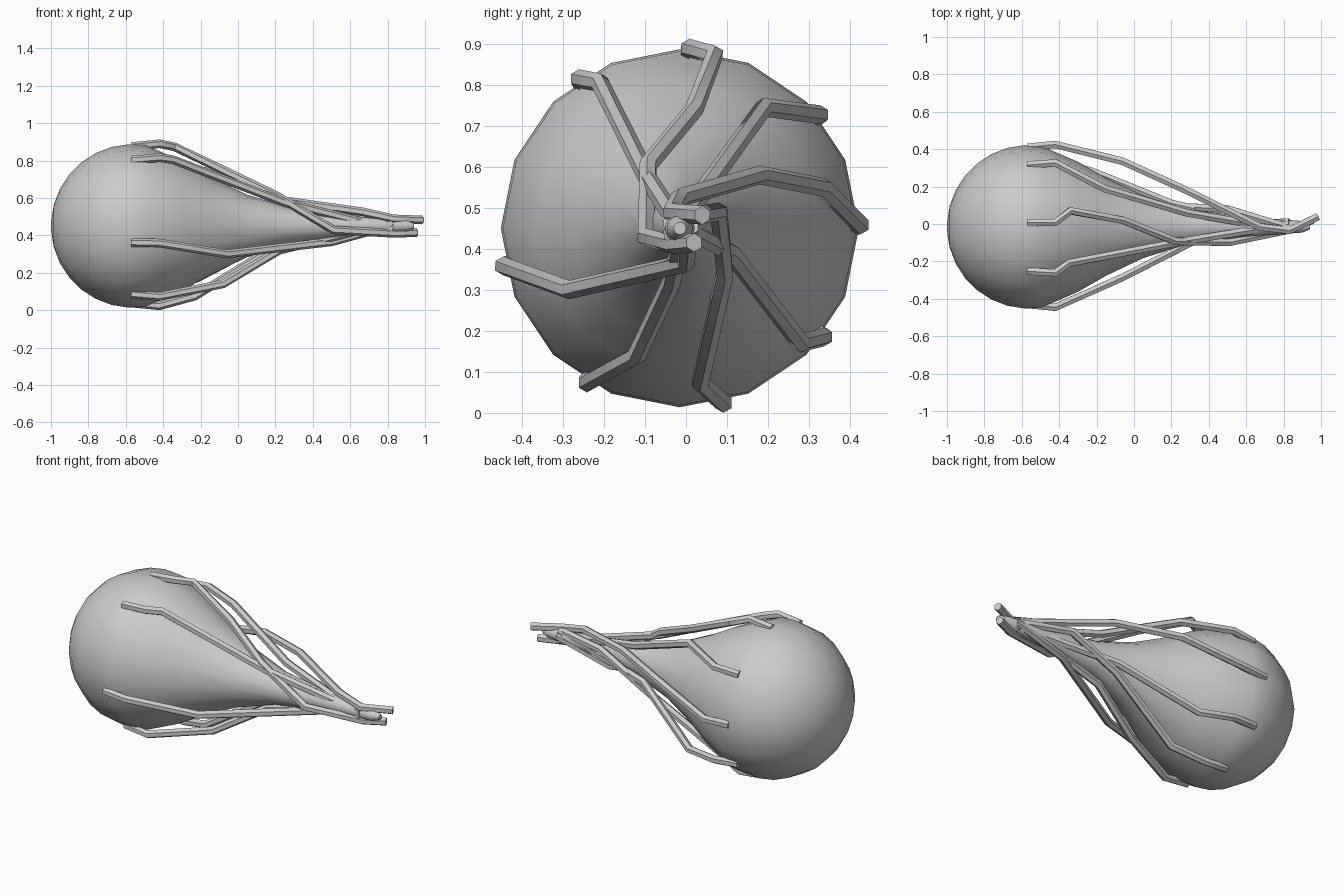
import bpy, bmesh, math
from mathutils import Vector

if "Cube" in bpy.data.objects:
    bpy.data.objects.remove(bpy.data.objects["Cube"])

CENTRE = Vector((0, -0.015, 0.45))


def polar(x, r, a):
    return CENTRE + Vector((x, r * math.cos(a), r * math.sin(a)))


def loft(name, rings):
    # bridge rings of points, cap both ends, shade smooth
    bm = bmesh.new()
    rings = [[bm.verts.new(p) for p in ring] for ring in rings]
    for a, b in zip(rings, rings[1:]):
        for i in range(len(a)):
            bm.faces.new((a[i - 1], a[i], b[i], b[i - 1]))
    bm.faces.new(rings[0])
    bm.faces.new(rings[-1])
    bmesh.ops.recalc_face_normals(bm, faces=bm.faces)
    me = bpy.data.meshes.new(name)
    bm.to_mesh(me)
    bm.free()
    ob = bpy.data.objects.new(name, me)
    bpy.context.collection.objects.link(ob)
    bpy.ops.object.select_all(action='DESELECT')
    ob.select_set(True)
    bpy.context.view_layer.objects.active = ob
    bpy.ops.object.shade_smooth_by_angle(angle=math.radians(45))


def tendril(name, pts, r=0.023):
    # six-sided tube along a bent path
    rings = []
    for i, p in enumerate(pts):
        before = (p - pts[max(i - 1, 0)]).normalized()
        after = (pts[min(i + 1, len(pts) - 1)] - p).normalized()
        t = (before + after).normalized()
        u = (Vector((0, 0, 1)) - t * t.z).normalized()
        v = t.cross(u)
        angles = [math.tau * k / 6 for k in range(6)]
        rings.append([p + r * (math.cos(a) * u + math.sin(a) * v) for a in angles])
    loft(name, rings)


# bulb: spherical back, then a long taper to a thin tail
R = 0.437
profile = []
for i in range(9):
    t = math.radians(3 + 12 * i)
    profile.append((-0.563 - R * math.cos(t), R * math.sin(t)))
profile += [(-0.3, 0.348), (-0.15, 0.262), (0.05, 0.167), (0.28, 0.095),
            (0.6, 0.052), (0.9, 0.031), (0.94, 0.015)]
loft("bulb_body", [[polar(x, r, math.tau * k / 16) for k in range(16)]
                   for x, r in profile])

# tendrils: angle of the knee on the bulb, then the bends towards the tail
paths = {
    "top": (87, [(-.34, .07, .873), (-.06, .02, .74), (.22, -.092, .605),
                 (.51, -.098, .428), (.84, -.03, .41), (.955, .02, .415)]),
    "upper_front": (124, [(-.35, -.21, .805), (.25, -.095, .575)]),
    "upper_back": (39, [(-.16, .19, .745), (.28, .06, .565)]),
    "back": (1, [(-.06, .335, .55), (.28, .18, .58), (.67, -.015, .525),
                 (.83, -.035, .488), (.985, .04, .482)]),
    "lower_back": (323, [(-.22, .28, .17), (.2, .11, .39)]),
    "bottom": (284, [(-.23, .035, .075), (.2, .095, .34), (.5, .08, .49)]),
    "lower_front": (239, [(-.08, -.12, .14), (.22, -.035, .32)]),
    "front": (192, [(-.06, -.285, .30), (.5, 0, .365)]),
}
for name, (deg, bends) in paths.items():
    a = math.radians(deg)
    pts = [polar(-0.57, 0.425, a), polar(-0.42, 0.44, a)]
    pts += [Vector(b) for b in bends]
    if pts[-1].x < 0.9:
        # the shorter ones merge into the tail
        pts.append(polar(0.83, 0.025, a + math.pi))
    tendril(name + "_tendril", pts)
